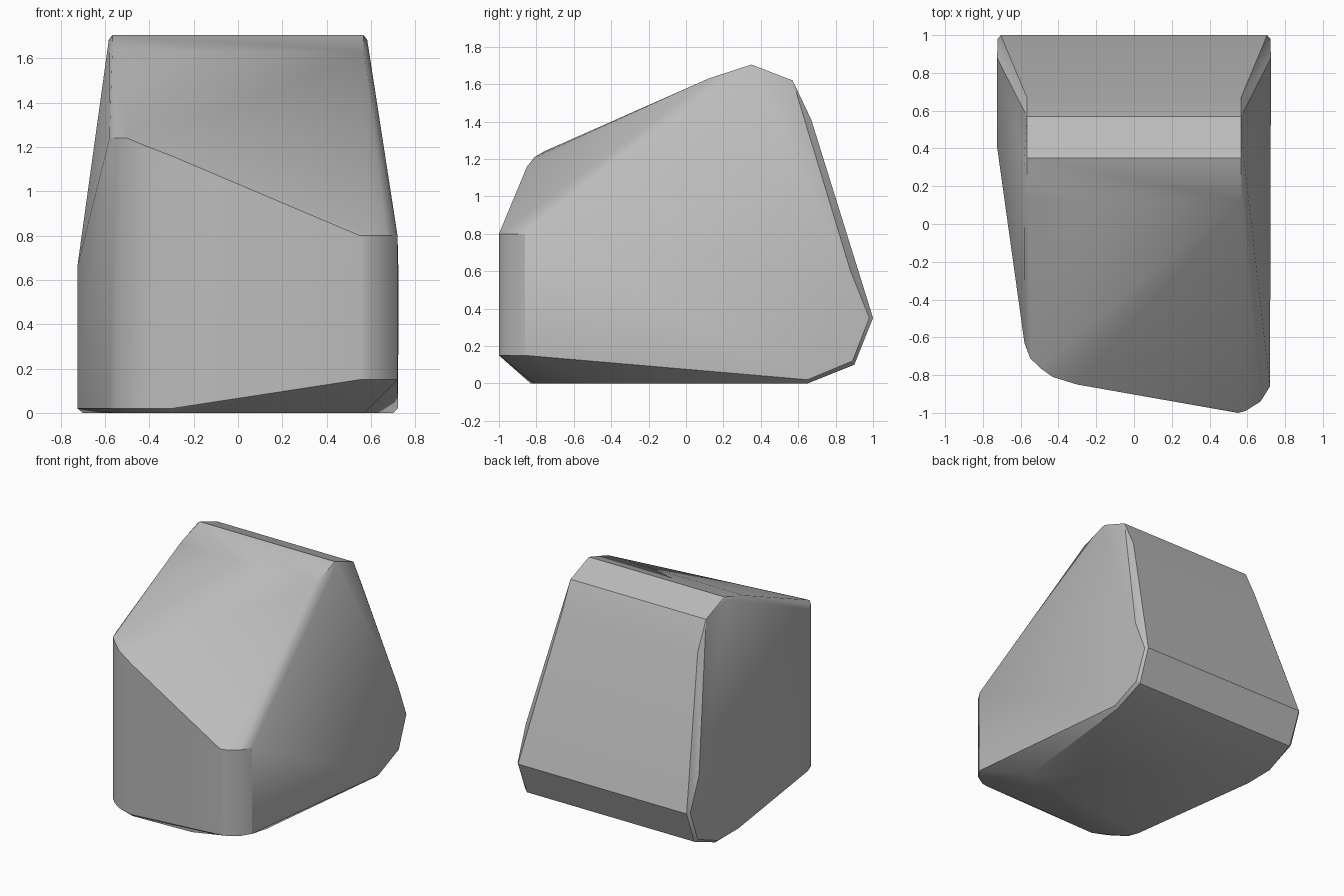
import bpy, bmesh, math

cube = bpy.data.objects.get("Cube")
if cube:
    bpy.data.objects.remove(cube, do_unlink=True)

# Stone colour
stone = bpy.data.materials.new("stone grey")
grey = (0.5, 0.5, 0.5, 1.0)
stone.use_nodes = True
stone.diffuse_color = grey
bsdf = next(n for n in stone.node_tree.nodes if n.type == 'BSDF_PRINCIPLED')
bsdf.inputs["Base Color"].default_value = grey

points = []

# Crest, back and underside run straight across: half width, y, z
across = [(0.567, 0.12, 1.63), (0.567, 0.35, 1.705), (0.567, 0.57, 1.62),
          (0.567, 0.67, 1.41), (0.705, 1.0, 0.35), (0.70, 0.90, 0.10),
          (0.70, 0.65, 0.0)]
# Rim of each side wall, just inside the bevel
rim = [(0.583, 0.34, 1.685), (0.725, 0.88, 0.60), (0.722, 0.98, 0.35),
       (0.722, 0.89, 0.12), (0.722, 0.65, 0.02)]
for half, y, z in across + rim:
    points += [(half, y, z), (-half, y, z)]

# Rounded low front corner: vertical edges
for x, y in [(0.50, -0.99), (0.55, -1.0), (0.59, -0.99), (0.67, -0.94), (0.72, -0.86)]:
    points += [(x, y, 0.15), (x, y, 0.80)]

# Rounded tall front corner: vertical edges with their top heights
for x, y, top in [(-0.58, -0.63, 1.24), (-0.55, -0.71, 1.24),
                  (-0.50, -0.76, 1.24), (-0.43, -0.81, 1.21), (-0.30, -0.85, 1.16)]:
    points += [(x, y, 0.02), (x, y, top)]

# Swollen part of the slanted side wall
points += [(-0.725, 0.41, z) for z in (0.02, 0.66)]

# Flat underside, cut back under the low corner
points += [(x, y, 0.0) for x, y in [(0.57, -0.48), (0.18, -0.81), (-0.30, -0.83),
                                    (-0.53, -0.70), (-0.56, -0.62)]]

# Wrap the points in one convex skin
bm = bmesh.new()
for p in points:
    bm.verts.new(p)
bmesh.ops.convex_hull(bm, input=bm.verts[:], use_existing_faces=False)
bmesh.ops.delete(bm, geom=[v for v in bm.verts if not v.link_faces], context='VERTS')
bmesh.ops.dissolve_limit(bm, angle_limit=math.radians(1), verts=bm.verts[:], edges=bm.edges[:])
bmesh.ops.recalc_face_normals(bm, faces=bm.faces[:])

mesh = bpy.data.meshes.new("boulder")
bm.to_mesh(mesh)
bm.free()
mesh.materials.append(stone)
boulder = bpy.data.objects.new("boulder", mesh)
bpy.context.collection.objects.link(boulder)

# Soft shading with crisp main edges
bpy.ops.object.select_all(action='DESELECT')
boulder.select_set(True)
bpy.context.view_layer.objects.active = boulder
bpy.ops.object.shade_smooth_by_angle(angle=math.radians(30))
